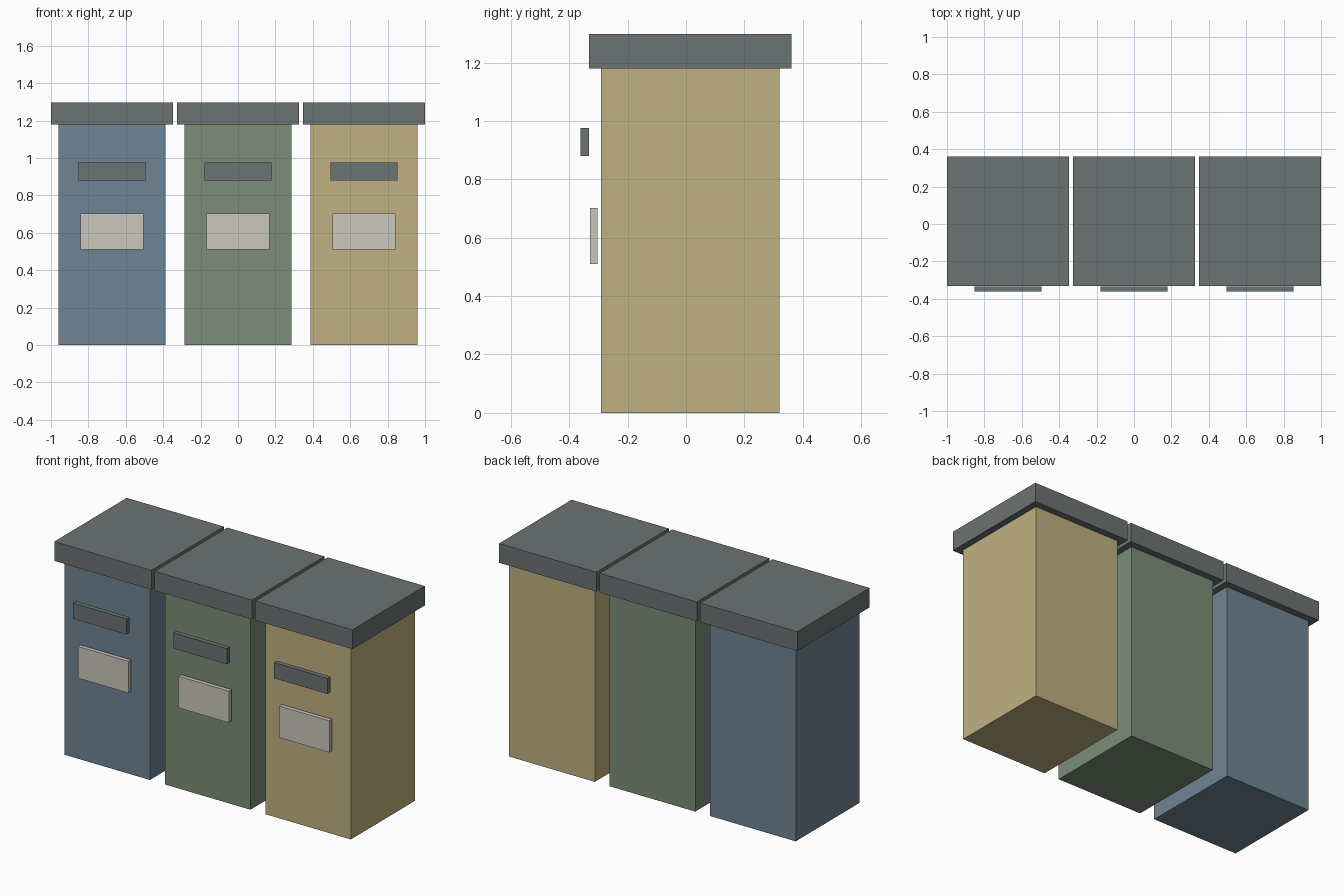
import bpy

if "Cube" in bpy.data.objects:
    bpy.data.objects.remove(bpy.data.objects["Cube"])


def material(name, rgb):
    m = bpy.data.materials.new(name)
    m.diffuse_color = (*rgb, 1)
    m.use_nodes = True
    m.node_tree.nodes["Principled BSDF"].inputs["Base Color"].default_value = m.diffuse_color
    return m


def box(name, x, width, y0, y1, z0, z1, mat):
    bpy.ops.mesh.primitive_cube_add(size=1, location=(x, (y0 + y1) / 2, (z0 + z1) / 2))
    ob = bpy.context.object
    ob.name = name
    ob.scale = (width, y1 - y0, z1 - z0)
    bpy.ops.object.transform_apply(location=False, rotation=False, scale=True)
    ob.data.materials.append(mat)
    return ob


dark = material("dark_grey", (0.15, 0.17, 0.17))
pale = material("pale_label", (0.6, 0.57, 0.51))
colours = {
    "blue": (0.16, 0.23, 0.29),
    "green": (0.2, 0.27, 0.19),
    "yellow": (0.52, 0.44, 0.22),
}

# Row of three recycling bins
for i, (colour, rgb) in enumerate(colours.items()):
    x = (i - 1) * 0.674
    # Bin body and overhanging lid
    box(f"{colour}_bin_body", x, 0.574, -0.291, 0.321, 0, 1.18, material(colour, rgb))
    box(f"{colour}_bin_lid", x, 0.652, -0.332, 0.362, 1.18, 1.297, dark)
    # Slot bar and label plate standing just off the front
    box(f"{colour}_bin_slot", x, 0.36, -0.362, -0.333, 0.88, 0.975, dark)
    box(f"{colour}_bin_label", x, 0.338, -0.329, -0.303, 0.51, 0.702, pale)
